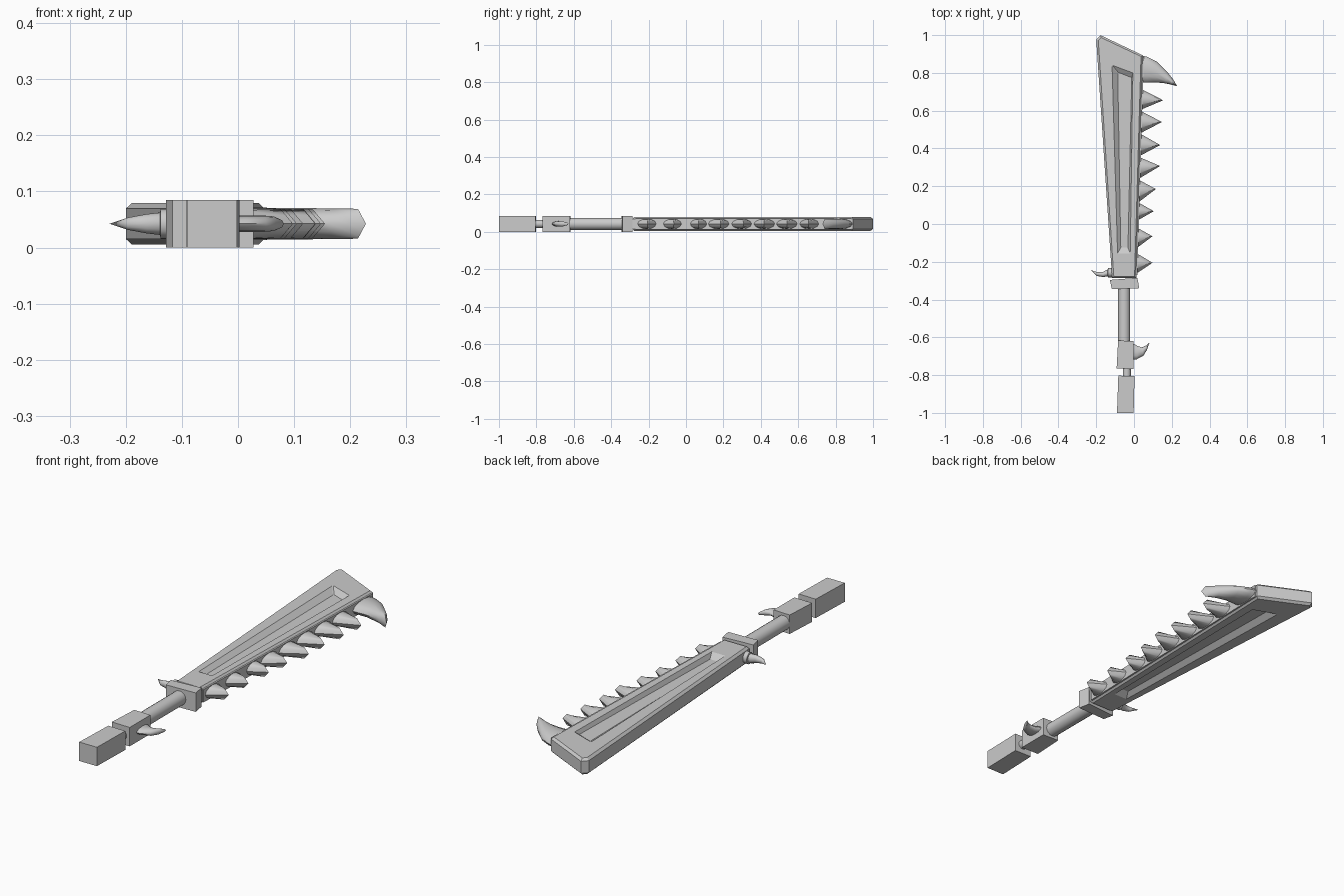
import bpy, bmesh, math
from mathutils import Vector

ZC = 0.0425  # mid thickness of the weapon


def finish(name, bm, smooth=False):
    bmesh.ops.remove_doubles(bm, verts=bm.verts, dist=1e-5)
    bmesh.ops.recalc_face_normals(bm, faces=bm.faces)
    me = bpy.data.meshes.new(name)
    bm.to_mesh(me)
    bm.free()
    ob = bpy.data.objects.new(name, me)
    bpy.context.collection.objects.link(ob)
    if smooth:
        bpy.ops.object.select_all(action='DESELECT')
        ob.select_set(True)
        bpy.context.view_layer.objects.active = ob
        bpy.ops.object.shade_smooth_by_angle(angle=math.radians(40))
    return ob


def bridge(name, rings, cap_end=True, smooth=False):
    """Skin a list of equal-length point rings."""
    bm = bmesh.new()
    vs = [[bm.verts.new(p) for p in r] for r in rings]
    n = len(rings[0])
    for a, b in zip(vs, vs[1:]):
        for i in range(n):
            j = (i + 1) % n
            bm.faces.new((a[i], a[j], b[j], b[i]))
    bm.faces.new(vs[0])
    if cap_end:
        bm.faces.new(vs[-1])
    return finish(name, bm, smooth)


def prism(name, pts, hz):
    return bridge(name, [[(x, y, ZC + s * hz) for x, y in pts] for s in (-1, 1)])


def horn(name, stations, chevron=0.0, n=12):
    """Elliptical loft; station = (upper xy, lower xy, half thickness). Last one is the tip."""
    rings, prev = [], None
    for k, (u, l, hz) in enumerate(stations):
        u, l = Vector(u), Vector(l)
        c, h = (u + l) / 2, (u - l) / 2
        pull = Vector((0, 0))
        if k == len(stations) - 1:
            pull = (prev - c).normalized() * chevron
        ring = []
        for i in range(n):
            a = 2 * math.pi * i / n
            p = c + h * math.cos(a) + pull * abs(math.sin(a))
            ring.append((p.x, p.y, ZC + hz * math.sin(a)))
        rings.append(ring)
        prev = c
    return bridge(name, rings, cap_end=False, smooth=True)


# Blade: wedge with chamfered rim and a sunken groove on both faces
outer = [(-0.116, -0.285), (0.012, -0.285), (0.047, 0.893), (-0.178, 1.0), (-0.2, 0.975)]
inset = [(-0.107, -0.277), (0.003, -0.277), (0.037, 0.887), (-0.175, 0.987), (-0.189, 0.972)]
rim = [(-0.087, -0.155), (-0.02, -0.155), (-0.006, 0.80), (-0.114, 0.84), (-0.116, 0.835)]
floor = [(-0.07, -0.125), (-0.032, -0.125), (-0.012, 0.775), (-0.084, 0.803), (-0.086, 0.797)]
half = [(floor, 0.018), (rim, 0.037), (inset, 0.037), (outer, 0.027)]
levels = [(p, -z) for p, z in half] + [(p, z) for p, z in reversed(half)]
bridge("blade", [[(x, y, ZC + z) for x, y in p] for p, z in levels])

# Strip that holds the teeth
prism("tooth_strip", [(0.0, -0.27), (0.018, -0.27), (0.052, 0.885), (0.03, 0.885)], 0.029)

# Row of teeth: (base top y, base bottom y, tip x, tip y)
teeth = [(0.715, 0.605, 0.155, 0.655), (0.60, 0.48, 0.148, 0.54),
         (0.48, 0.36, 0.139, 0.418), (0.355, 0.24, 0.138, 0.307),
         (0.235, 0.115, 0.116, 0.185), (0.115, 0.02, 0.105, 0.068),
         (-0.02, -0.125, 0.098, -0.065), (-0.155, -0.262, 0.098, -0.205)]
for i, (y0, y1, tx, ty) in enumerate(teeth):
    bx = 0.02 + 0.03 * ((y0 + y1) / 2 + 0.28) / 1.17 - 0.008
    horn(f"tooth_{i + 1}", [((bx, y0), (bx, y1), 0.027),
                            ((tx, ty), (tx, ty), 0.026)], 0.022)

# Large hooked tooth at the tip
horn("hook_tooth", [((0.03, 0.895), (0.03, 0.748), 0.028),
                    ((0.07, 0.885), (0.07, 0.748), 0.028),
                    ((0.12, 0.86), (0.11, 0.75), 0.028),
                    ((0.18, 0.80), (0.164, 0.745), 0.027),
                    ((0.208, 0.765), (0.196, 0.738), 0.027),
                    ((0.228, 0.73), (0.228, 0.73), 0.026)], 0.018)

# Spike with collar on the back of the blade
horn("back_spike", [((-0.10, -0.233), (-0.10, -0.282), 0.026),
                    ((-0.138, -0.233), (-0.138, -0.282), 0.026),
                    ((-0.139, -0.240), (-0.139, -0.277), 0.020),
                    ((-0.165, -0.254), (-0.163, -0.281), 0.017),
                    ((-0.195, -0.255), (-0.197, -0.275), 0.011),
                    ((-0.229, -0.243), (-0.229, -0.243), 0.0)])

# Guard, grip blocks
prism("guard", [(-0.117, -0.345), (0.028, -0.34), (0.018, -0.285), (-0.128, -0.296)], 0.0425)
prism("grip_block", [(-0.092, -0.765), (-0.002, -0.767), (-0.002, -0.62), (-0.084, -0.617)], 0.0425)
prism("pommel_block", [(-0.09, -1.0), (-0.002, -1.0), (0.003, -0.805), (-0.083, -0.803)], 0.0425)

# Horn on the grip block
horn("grip_horn", [((-0.01, -0.63), (-0.01, -0.718), 0.0145),
                   ((0.018, -0.645), (0.015, -0.716), 0.0145),
                   ((0.042, -0.653), (0.05, -0.697), 0.0145),
                   ((0.06, -0.646), (0.068, -0.668), 0.013),
                   ((0.082, -0.628), (0.082, -0.628), 0.006)], 0.006)

# Round shafts between the blocks
for name, x, r, y0, y1 in (("handle_shaft", -0.052, 0.032, -0.63, -0.31),
                           ("neck_shaft", -0.038, 0.021, -0.82, -0.75)):
    rings = [[(x + r * math.cos(i * math.pi / 8), y, ZC + r * math.sin(i * math.pi / 8))
              for i in range(16)] for y in (y0, y1)]
    bridge(name, rings, smooth=True)
